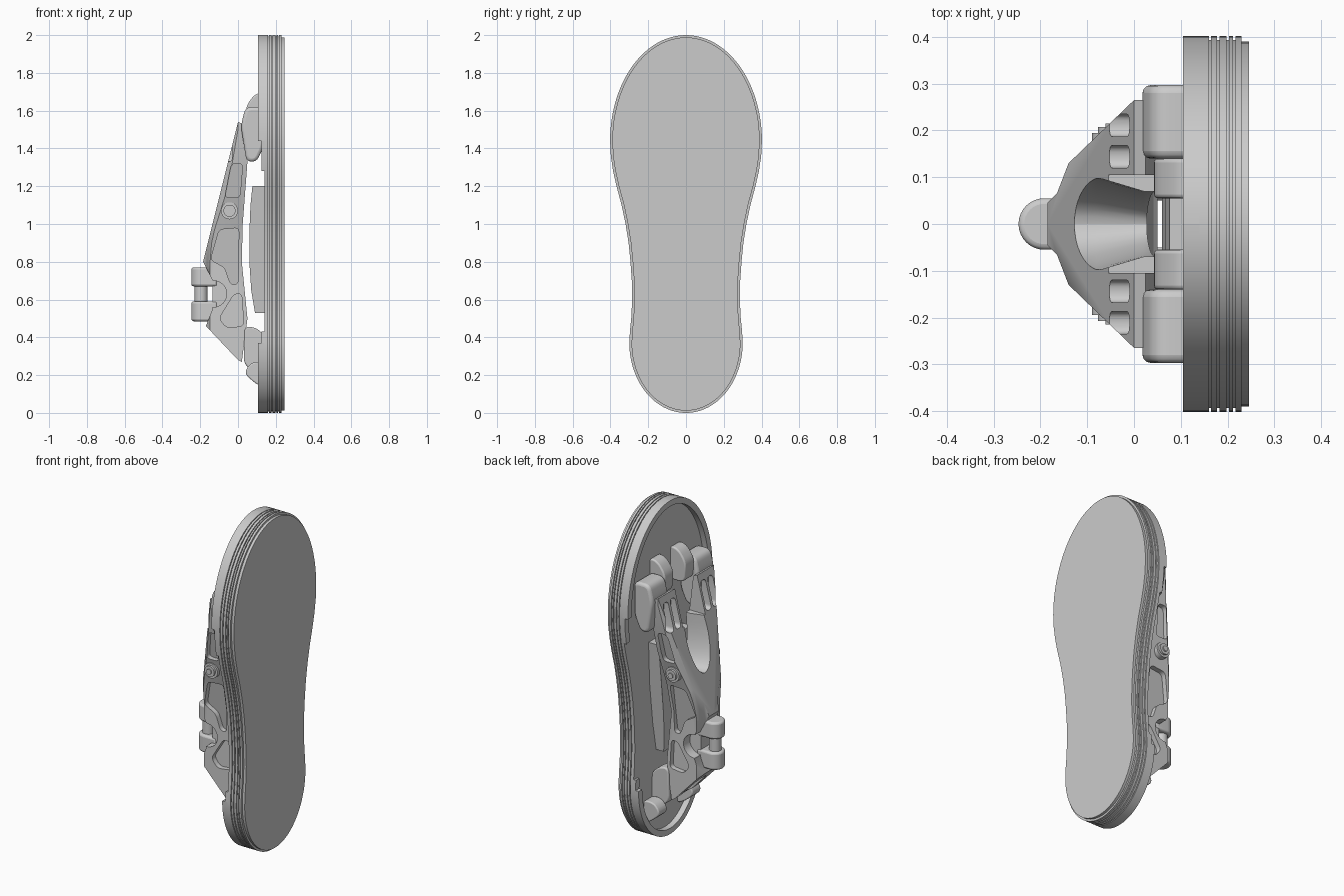
import bpy, bmesh
from math import sin, cos, pi
from mathutils import Vector

if "Cube" in bpy.data.objects:
    bpy.data.objects.remove(bpy.data.objects["Cube"])

grey = bpy.data.materials.new("plain_grey")
grey.use_nodes = True
grey.diffuse_color = (0.6, 0.6, 0.6, 1)
grey.node_tree.nodes["Principled BSDF"].inputs["Base Color"].default_value = grey.diffuse_color


def finish(name, bm):
    bmesh.ops.recalc_face_normals(bm, faces=bm.faces)
    me = bpy.data.meshes.new(name)
    bm.to_mesh(me)
    bm.free()
    me.materials.append(grey)
    ob = bpy.data.objects.new(name, me)
    bpy.context.collection.objects.link(ob)
    return ob


def select(ob):
    bpy.ops.object.select_all(action='DESELECT')
    ob.select_set(True)
    bpy.context.view_layer.objects.active = ob


def smooth(ob):
    select(ob)
    bpy.ops.object.shade_smooth_by_angle(angle=0.6)


def loft(name, rings):
    """Closed skin through matching rings of points, capped at both ends."""
    bm = bmesh.new()
    rows = [[bm.verts.new(p) for p in r] for r in rings]
    n = len(rows[0])
    for a, b in zip(rows, rows[1:]):
        for i in range(n):
            j = (i + 1) % n
            bm.faces.new((a[i], a[j], b[j], b[i]))
    bm.faces.new(rows[0])
    bm.faces.new(rows[-1])
    return finish(name, bm)


def prism(name, pts, axis, a, b):
    """Extrude a 2D outline along one axis; each end may be a function of the point."""
    def place(p, d):
        d = d(p) if callable(d) else d
        q = list(p)
        q.insert(axis, d)
        return q
    return loft(name, [[place(p, d) for p in pts] for d in (a, b)])


def rounded(pts, r):
    out = []
    n = len(pts)
    for i in range(n):
        p = Vector(pts[i])
        ends = []
        for q in (pts[i - 1], pts[(i + 1) % n]):
            v = Vector(q) - p
            ends.append(p + v.normalized() * min(r, v.length * 0.48))
        for k in range(6):
            t = k / 5
            out.append(tuple(ends[0] * (1 - t) ** 2 + p * 2 * t * (1 - t) + ends[1] * t * t))
    return out


def rect(a, b, c, d):
    return [(a, c), (b, c), (b, d), (a, d)]


def circle(u, v, r, n=32):
    return [(u + r * cos(2 * pi * i / n), v + r * sin(2 * pi * i / n)) for i in range(n)]


def boolean(ob, tool, op='DIFFERENCE'):
    select(ob)
    m = ob.modifiers.new("cut", 'BOOLEAN')
    m.operation, m.object, m.solver = op, tool, 'EXACT'
    bpy.ops.object.modifier_apply(modifier=m.name)
    bpy.data.objects.remove(tool)


def soften(ob, width):
    m = ob.modifiers.new("soft_edges", 'BEVEL')
    m.width, m.segments, m.limit_method = width, 3, 'ANGLE'
    smooth(ob)


def mirror(ob):
    m = ob.modifiers.new("mirror", 'MIRROR')
    m.use_axis = (False, True, False)
    smooth(ob)


# Sole outline: broad toe ellipse, waist, heel ellipse
half = [(0.402 * sin(t * pi / 48), 1.44 + 0.56 * cos(t * pi / 48)) for t in range(25)]
half += [(0.398, 1.36), (0.386, 1.28), (0.368, 1.2), (0.341, 1.1), (0.32, 1.0), (0.304, 0.9),
         (0.294, 0.8), (0.287, 0.7), (0.285, 0.6), (0.29, 0.5), (0.297, 0.43)]
half += [(0.3 * cos(t * pi / 48), 0.37 - 0.37 * sin(t * pi / 48)) for t in range(25)]
outline = half + [(-y, z) for y, z in reversed(half[1:-1])]


def inset(i, d):
    """Outline point i moved inward by d along its normal."""
    a, b = outline[i - 1], outline[(i + 1) % len(outline)]
    t = (Vector(b) - Vector(a)).normalized()
    return (outline[i][0] + t.y * d, outline[i][1] - t.x * d)


# Sole body with tread grooves and an inset outer pad
layers = [(0.14, 0)]
for g in (0.16, 0.178, 0.198, 0.212):
    layers += [(g, 0), (g, 0.008), (g + 0.005, 0.008), (g + 0.005, 0)]
layers += [(0.23, 0), (0.23, 0.012), (0.246, 0.012)]
smooth(loft("sole", [[(x, *inset(i, d)) for i in range(len(outline))] for x, d in layers]))


# Raised rims around toe and heel, with a low step toward the waist
def rim(name, lo, hi, x):
    ids = [i for i, p in enumerate(half) if lo < p[1] < hi]
    loop = [outline[i] for i in ids] + [inset(i, 0.035) for i in reversed(ids)]
    mirror(prism(name, loop, 0, x, 0.142))


rim("toe_rim", 1.43, 3, 0.105)
rim("heel_rim", -1, 0.38, 0.105)
rim("toe_rim_step", 1.27, 1.45, 0.125)
rim("heel_rim_step", 0.36, 0.45, 0.125)

# Bowed plate under the arch, narrowing to the heel
arch = [(0.14, 0.53), (0.09, 0.53), (0.07, 0.65), (0.06, 0.8), (0.06, 0.95), (0.066, 1.1),
        (0.076, 1.2), (0.14, 1.2), (0.14, 0.95), (0.14, 0.7)]


def arch_half(p):
    return 0.155 - 0.16 * (1.2 - p[1]) ** 2


smooth(prism("arch_plate", arch, 1, lambda p: -arch_half(p), arch_half))

# Main forked frame: one half is carved, then mirrored
side = [(0, 1.54), (0.025, 1.53), (0.05, 1.33), (0.025, 1), (0.02, 0.8), (0.05, 0.5),
        (0.02, 0.27), (0, 0.28), (-0.17, 0.46), (-0.135, 0.55), (-0.135, 0.7), (-0.185, 0.8)]
width = [(1.6, 0.268), (1.5, 0.265), (1.2, 0.215), (0.97, 0.145), (0.8, 0.11), (0.2, 0.11)]


def width_at(z):
    for (z1, w1), (z0, w0) in zip(width, width[1:]):
        if z >= z0:
            return w0 + (w1 - w0) * (z - z0) / (z1 - z0)
    return width[-1][1]


frame = prism("frame", side, 1, 0, 0.4)
front = [(w, z) for z, w in width] + [(-0.1, 0.2), (-0.1, 1.6)]
boolean(frame, prism("front_form", front, 0, -0.5, 0.5), 'INTERSECT')
plan = [(0.1, 0.265), (0, 0.265), (-0.14, 0.13), (-0.165, 0.065), (-0.2, 0.03), (-0.2, -0.1), (0.1, -0.1)]
boolean(frame, prism("plan_form", plan, 2, 0, 2), 'INTERSECT')


# Round-bottomed window between the prongs, tapering inward, and split heel end
def window(x, w):
    arc = [(x, w * cos(pi * t / 20), 1.27 - 0.24 * sin(pi * t / 20)) for t in range(21)]
    return arc + [(x, -w, 1.7), (x, w, 1.7)]


boolean(frame, loft("window_cutter", [window(-0.3, 0.108), window(-0.08, 0.1), window(0.02, 0.07), window(0.1, 0.07)]))
boolean(frame, prism("gap_cutter", rect(-0.2, 0.2, -0.105, 0.105), 2, 1.32, 1.7))
boolean(frame, prism("heel_cutter", rounded(rect(-0.05, 0.05, 0.1, 0.4), 0.04), 0, -0.3, 0.3))

# Side pockets, ankle recess and finger slots
pockets = [[(-0.035, 1.32), (0.025, 1.32), (0.01, 1.14), (-0.07, 1.14)],
           [(-0.1, 0.97), (0.005, 0.98), (0, 0.68), (-0.04, 0.68), (-0.07, 0.77), (-0.145, 0.81)],
           [(-0.02, 0.63), (0.02, 0.63), (0.03, 0.46), (-0.06, 0.45), (-0.1, 0.5)]]
for pts in pockets:
    boolean(frame, prism("pocket_cutter", rounded(pts, 0.025), 1,
                         lambda p: width_at(p[1]) - 0.03, 0.5))
boolean(frame, prism("ankle_cutter", circle(-0.13, 0.63, 0.07), 1, 0.05, 0.5))
for y in (0.12, 0.187):
    boolean(frame, prism("slot_cutter", rounded(rect(y, y + 0.048, 1.33, 1.5), 0.022), 0, -0.3, 0.015))
mirror(frame)

# Side pivot knobs: washer, hub and pin
for name, r, y in (("pivot_washer", 0.045, 0.195), ("pivot_hub", 0.032, 0.208), ("pivot_pin", 0.016, 0.215)):
    mirror(prism(name, circle(-0.045, 1.07, r), 1, 0.14, y))

# Ankle lugs with pin
for name, lo, hi in (("lower_ankle_lug", 0.485, 0.59), ("upper_ankle_lug", 0.67, 0.77)):
    arc = [(-0.192 - 0.055 * sin(t * pi / 16), 0.055 * cos(t * pi / 16)) for t in range(17)]
    soften(prism(name, arc + [(-0.11, -0.055), (-0.11, 0.055)], 2, lo, hi), 0.012)
smooth(prism("ankle_pin", circle(-0.195, 0, 0.034), 2, 0.5, 0.75))

# Toe and heel links joining frame to sole
toe_barrel = [(0.14, 1.62), (0.04, 1.62), (0.015, 1.52), (0.045, 1.33), (0.1, 1.33), (0.14, 1.42)]
toe_bracket = [(0.15, 1.7), (0.09, 1.69), (0.04, 1.62), (0.05, 1.5), (0.15, 1.5)]
heel_link = [(0.15, 0.4), (0.1, 0.45), (0.035, 0.46), (0.03, 0.26), (0.08, 0.22), (0.15, 0.24)]
heel_bracket = [(0.15, 0.27), (0.07, 0.27), (0.03, 0.21), (0.1, 0.15), (0.15, 0.13)]
for name, pts, a, b, r in (("toe_barrel", toe_barrel, 0.14, 0.297, 0.02),
                           ("toe_bracket", toe_bracket, 0.055, 0.14, 0.008),
                           ("heel_link", heel_link, 0.05, 0.12, 0.008),
                           ("heel_bracket", heel_bracket, 0.12, 0.2, 0.008)):
    link = prism(name, rounded(pts, 0.035), 1, a, b)
    mirror(link)
    soften(link, r)
